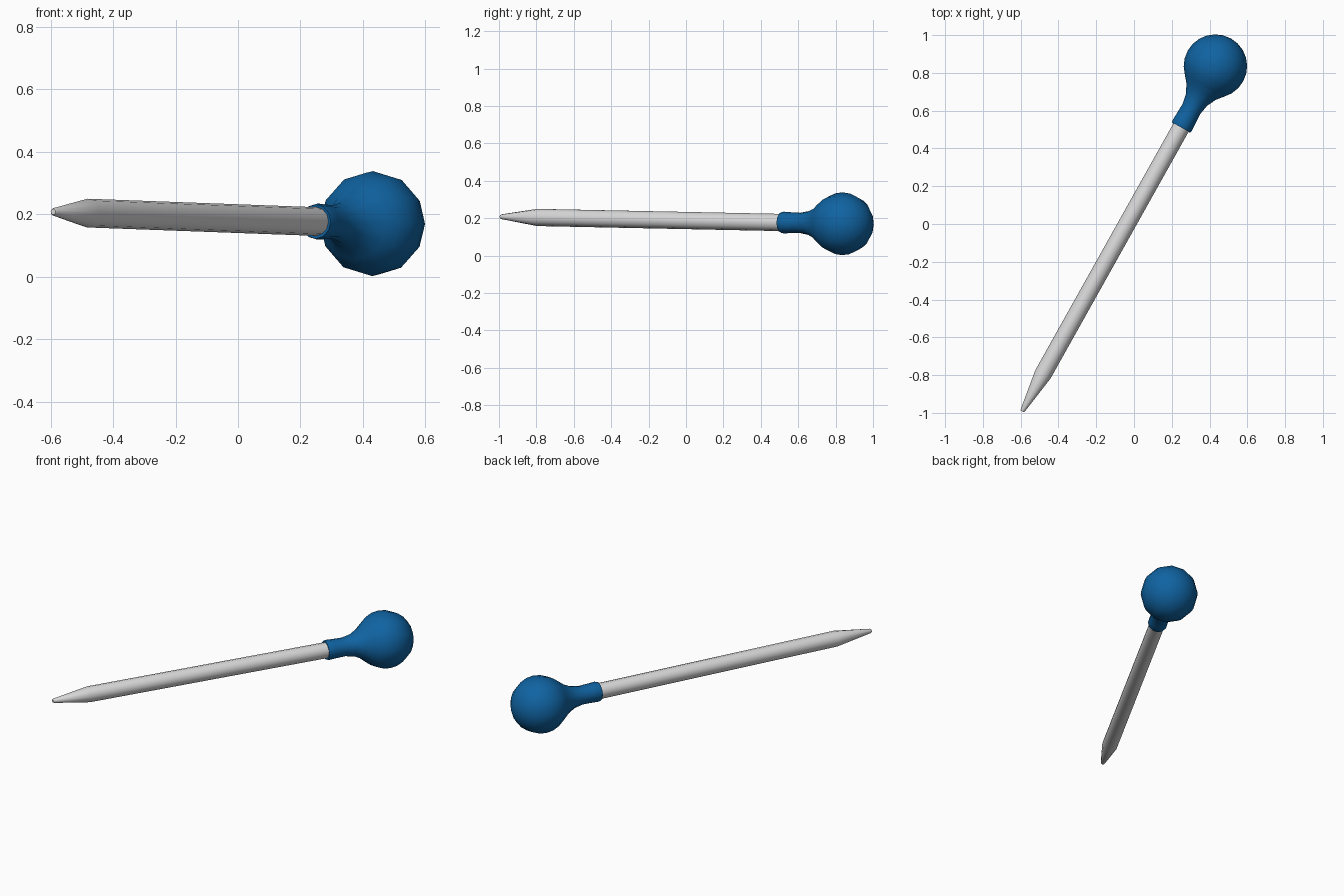
import bpy, bmesh, math
from mathutils import Vector

cube = bpy.data.objects.get("Cube")
if cube:
    bpy.data.objects.remove(cube, do_unlink=True)

SIDES = 12
TIP = Vector((-0.592, -0.992, 0.208))
AXIS = Vector((0.488, 0.872, -0.018)).normalized()


def material(name, colour):
    mat = bpy.data.materials.new(name)
    mat.use_nodes = True
    mat.diffuse_color = colour
    mat.node_tree.nodes["Principled BSDF"].inputs["Base Color"].default_value = colour
    return mat


def lathe(name, profile, mat):
    """Spin (distance from tip, radius) points around the long axis."""
    bm = bmesh.new()
    rings = []
    for dist, radius in profile:
        angles = [math.tau * i / SIDES for i in range(SIDES)]
        rings.append([bm.verts.new((radius * math.cos(a), radius * math.sin(a), dist))
                      for a in angles])
    for low, high in zip(rings, rings[1:]):
        for i in range(SIDES):
            j = (i + 1) % SIDES
            bm.faces.new((low[i], low[j], high[j], high[i]))
    bmesh.ops.remove_doubles(bm, verts=bm.verts, dist=0.0001)
    bmesh.ops.recalc_face_normals(bm, faces=bm.faces)
    mesh = bpy.data.meshes.new(name)
    bm.to_mesh(mesh)
    bm.free()
    mesh.materials.append(mat)
    obj = bpy.data.objects.new(name, mesh)
    bpy.context.collection.objects.link(obj)
    obj.location = TIP
    obj.rotation_mode = 'QUATERNION'
    obj.rotation_quaternion = AXIS.to_track_quat('Z', 'Y')
    bpy.ops.object.select_all(action='DESELECT')
    obj.select_set(True)
    bpy.context.view_layer.objects.active = obj
    bpy.ops.object.shade_smooth_by_angle(angle=math.radians(50))
    return obj


white = material("pale glass", (0.7, 0.7, 0.7, 1))
blue = material("blue rubber", (0.005, 0.125, 0.36, 1))

# Slim tube with a tapered, blunt tip
lathe("glass_tube", [(0, 0), (0, 0.009), (0.008, 0.013), (0.225, 0.046),
                     (1.8, 0.046), (1.8, 0)], white)

# Squeeze bulb: collar, waisted neck and round end
bulb = [(1.725, 0.04), (1.722, 0.055), (1.735, 0.058), (1.775, 0.056),
        (1.835, 0.054), (1.89, 0.064), (1.94, 0.089)]
centre, radius = 2.095, 0.168
for degrees in range(-45, 91, 15):
    a = math.radians(degrees)
    bulb.append((centre + radius * math.sin(a), radius * math.cos(a)))
lathe("squeeze_bulb", bulb, blue)
